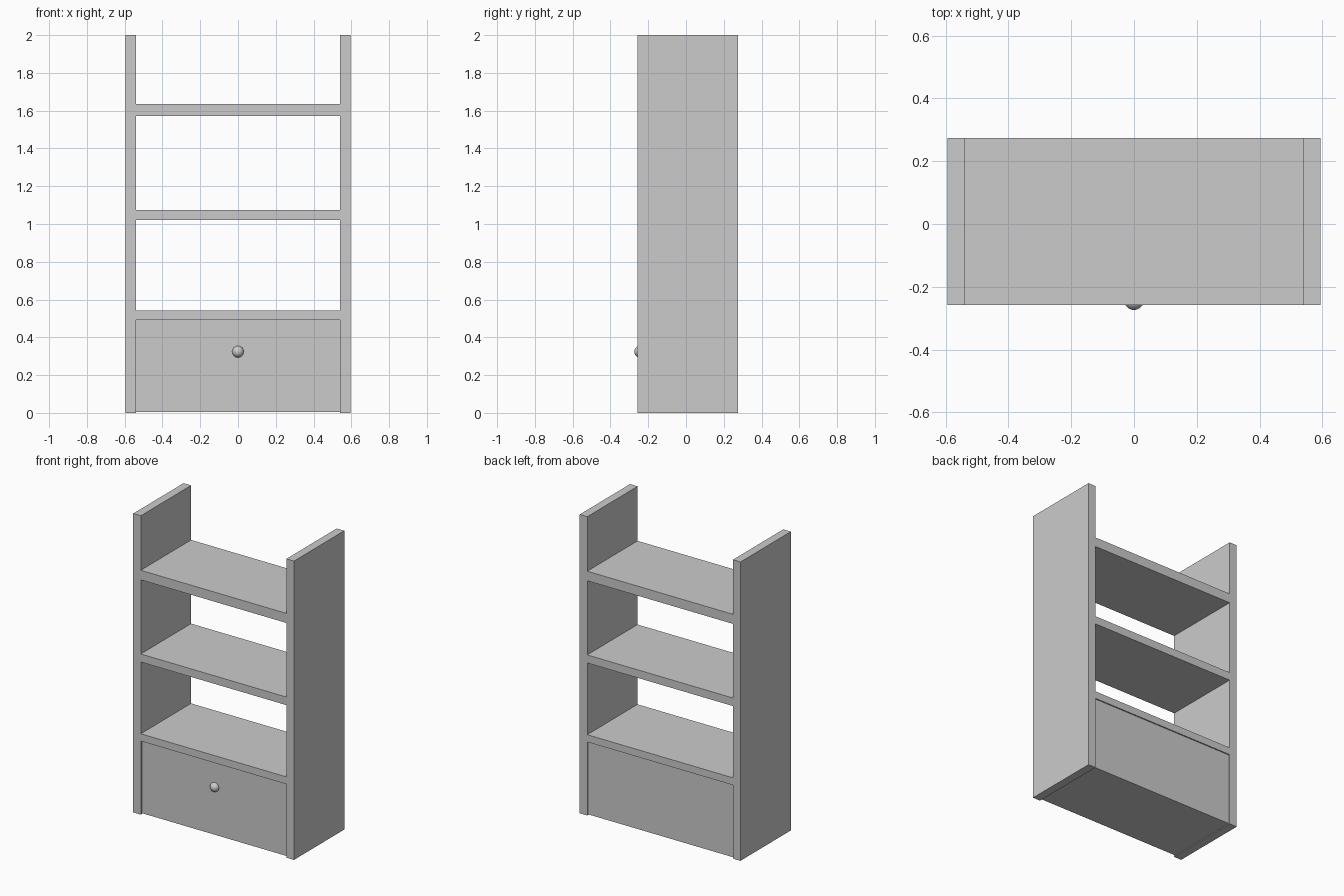
import bpy

if "Cube" in bpy.data.objects:
    bpy.data.objects.remove(bpy.data.objects["Cube"])


def box(name, x, y, z):
    """Axis-aligned box from (min, max) ranges."""
    bpy.ops.mesh.primitive_cube_add(size=1, location=[(a + b) / 2 for a, b in (x, y, z)])
    o = bpy.context.object
    o.name = name
    o.scale = [b - a for a, b in (x, y, z)]
    bpy.ops.object.transform_apply(location=False, rotation=False, scale=True)
    return o


OUT, INN = 0.595, 0.539      # outer and inner half width
DEPTH = (-0.258, 0.274)

# upright side panels
box("side_panel_left", (-OUT, -INN), DEPTH, (0, 2))
box("side_panel_right", (INN, OUT), DEPTH, (0, 2))

# three shelves
for name, z in (("lower", (0.492, 0.541)),
                ("middle", (1.021, 1.075)),
                ("upper", (1.571, 1.635))):
    box(name + "_shelf", (-INN, INN), DEPTH, z)

# drawer box, slightly recessed front, back and bottom
box("drawer", (-INN, INN), (-0.246, 0.266), (0.005, 0.492))

# round drawer knob, half sunk into the drawer
bpy.ops.mesh.primitive_uv_sphere_add(segments=32, ring_count=16, radius=0.031,
                                     location=(0, -0.243, 0.324))
bpy.context.object.name = "drawer_knob"
bpy.ops.object.shade_smooth_by_angle()
